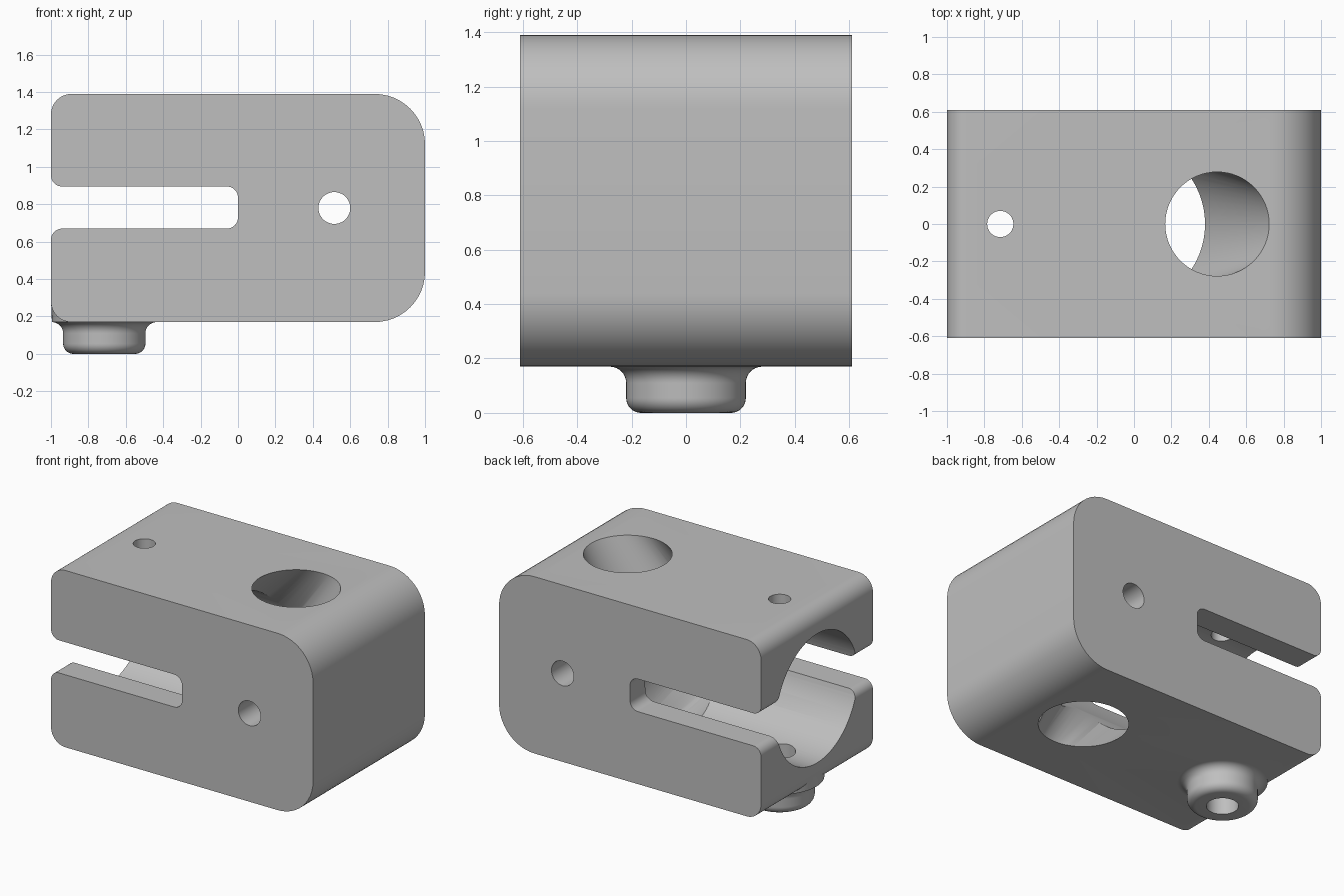
import bpy, bmesh, math
from mathutils import Vector

cube = bpy.data.objects.get("Cube")
if cube:
    bpy.data.objects.remove(cube, do_unlink=True)

grey = bpy.data.materials.new("plain grey")
grey.use_nodes = True
colour = (0.52, 0.52, 0.52, 1)
grey.diffuse_color = colour
grey.node_tree.nodes["Principled BSDF"].inputs["Base Color"].default_value = colour


def make_object(name, bm):
    bmesh.ops.recalc_face_normals(bm, faces=bm.faces)
    mesh = bpy.data.meshes.new(name)
    bm.to_mesh(mesh)
    bm.free()
    mesh.materials.append(grey)
    ob = bpy.data.objects.new(name, mesh)
    bpy.context.collection.objects.link(ob)
    return ob


def tube(name, rings, axis="Z", sides=64):
    """Loft circles given as (centre, radius), all facing along one axis."""
    u, v = {"X": ((0, 1, 0), (0, 0, 1)), "Y": ((1, 0, 0), (0, 0, 1)),
            "Z": ((1, 0, 0), (0, 1, 0))}[axis]
    u, v = Vector(u), Vector(v)
    bm = bmesh.new()
    loops = []
    for centre, r in rings:
        angles = [2 * math.pi * i / sides for i in range(sides)]
        loops.append([bm.verts.new(Vector(centre) + r * (u * math.cos(a) + v * math.sin(a)))
                      for a in angles])
    for a, b in zip(loops, loops[1:]):
        for i in range(sides):
            j = (i + 1) % sides
            bm.faces.new((a[i], a[j], b[j], b[i]))
    bm.faces.new(loops[0])
    bm.faces.new(loops[-1])
    return make_object(name, bm)


def rounded_outline(corners, steps=12):
    """Round every right-angled corner (x, z, radius) of an outline."""
    pts = []
    n = len(corners)
    for i, (x, z, r) in enumerate(corners):
        p = Vector((x, z))
        d1 = (Vector(corners[i - 1][:2]) - p).normalized()
        d2 = (Vector(corners[(i + 1) % n][:2]) - p).normalized()
        c = p + (d1 + d2) * r
        for k in range(steps + 1):
            t = math.pi / 2 * k / steps
            pts.append(c - d2 * r * math.cos(t) - d1 * r * math.sin(t))
    return pts


def combine(target, other, operation):
    mod = target.modifiers.new(operation.lower(), "BOOLEAN")
    mod.operation = operation
    mod.solver = "EXACT"
    mod.object = other
    bpy.context.view_layer.objects.active = target
    bpy.ops.object.modifier_apply(modifier=mod.name)
    bpy.data.objects.remove(other, do_unlink=True)


# Clamp body: rounded side outline with the slot, extruded across
LOW, HIGH, HALF = 0.17, 1.39, 0.61
MID = (LOW + HIGH) / 2
outline = rounded_outline([
    (-1, LOW, 0.11), (1, LOW, 0.27), (1, HIGH, 0.27), (-1, HIGH, 0.11),
    (-1, 0.895, 0.06), (0, 0.895, 0.06), (0, 0.67, 0.06), (-1, 0.67, 0.06)])
bm = bmesh.new()
face = bm.faces.new([bm.verts.new((p.x, -HALF, p.y)) for p in outline])
side = bmesh.ops.extrude_face_region(bm, geom=[face])
bmesh.ops.translate(bm, vec=(0, 2 * HALF, 0),
                    verts=[g for g in side["geom"] if isinstance(g, bmesh.types.BMVert)])
body = make_object("clamp_body", bm)

# Screw boss: rounded foot, and a flare that blends into the body
BOLT_X = -0.715
profile = []
for k in range(9):
    t = math.pi / 2 * k / 8
    profile.append((0.165 + 0.055 * math.sin(t), 0.055 * (1 - math.cos(t))))
for k in range(9):
    t = math.pi / 2 * k / 8
    profile.append((0.28 - 0.06 * math.cos(t), 0.11 + 0.06 * math.sin(t)))
profile.append((0.284, 0.27))
boss = tube("screw_boss", [((BOLT_X, 0, z), r) for r, z in profile])
combine(body, boss, "UNION")

# Lengthwise bore, open at the left end
combine(body, tube("bore_cutter", [((-1.2, 0, MID), 0.445), ((0.3, 0, MID), 0.445)],
                   "X", 96), "DIFFERENCE")

# Passage leaning from the top and bottom openings into the bore
combine(body, tube("passage_cutter", [
    ((0.41, 0, 0.05), 0.28), ((0.41, 0, LOW), 0.28), ((-0.06, 0, MID), 0.44),
    ((0.445, 0, HIGH), 0.278), ((0.445, 0, 1.5), 0.278)]), "DIFFERENCE")

# Cross pin hole and the two screw holes
combine(body, tube("pin_cutter", [((0.515, -1, MID), 0.085), ((0.515, 1, MID), 0.085)],
                   "Y", 48), "DIFFERENCE")
for r, z0, z1 in ((0.07, MID, 1.5), (0.1, -0.1, MID)):
    combine(body, tube("screw_cutter", [((BOLT_X, 0, z0), r), ((BOLT_X, 0, z1), r)],
                       "Z", 48), "DIFFERENCE")

# Smooth the rounded surfaces and keep crisp edges
bpy.ops.object.select_all(action="DESELECT")
body.select_set(True)
bpy.context.view_layer.objects.active = body
bpy.ops.object.shade_smooth_by_angle(angle=math.radians(25))
